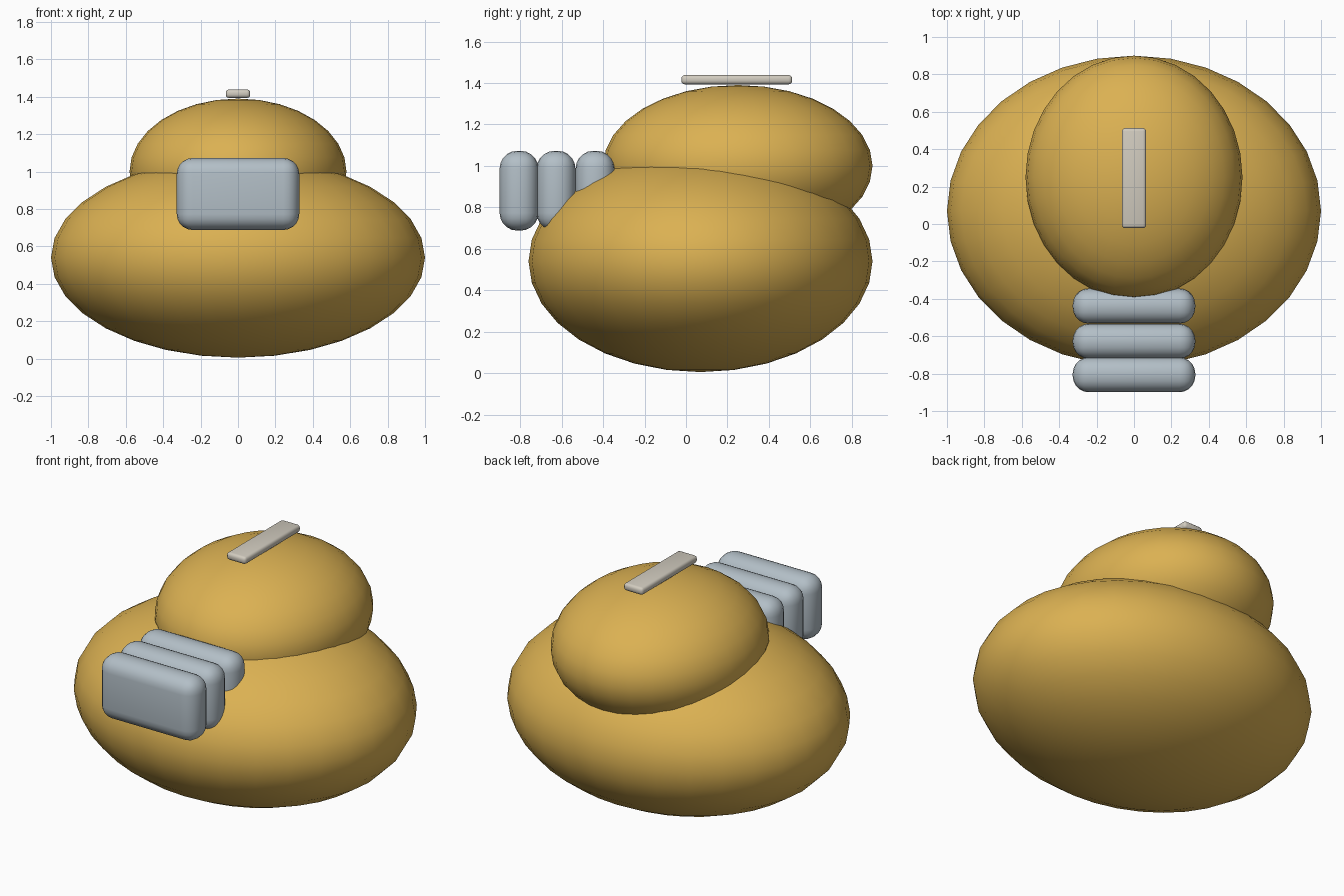
import bpy
import math

cube = bpy.data.objects.get("Cube")
if cube:
    bpy.data.objects.remove(cube, do_unlink=True)


def material(name, color):
    mat = bpy.data.materials.new(name)
    mat.use_nodes = True
    mat.diffuse_color = (*color, 1)
    mat.node_tree.nodes["Principled BSDF"].inputs["Base Color"].default_value = (*color, 1)
    return mat


gold = material("golden tan", (0.71, 0.44, 0.085))
grey = material("blue grey", (0.45, 0.52, 0.57))
ivory = material("ivory", (0.64, 0.60, 0.52))


def finish(name, scale, mat):
    """Name, size and colour the active primitive."""
    obj = bpy.context.object
    obj.name = name
    obj.scale = scale
    bpy.ops.object.transform_apply(location=False, rotation=False, scale=True)
    obj.data.materials.append(mat)
    return obj


def ellipsoid(name, center, radii, mat):
    bpy.ops.mesh.primitive_uv_sphere_add(segments=32, ring_count=16, radius=1, location=center)
    finish(name, radii, mat)
    bpy.ops.object.shade_smooth()


def rounded_box(name, center, size, radius, segments, mat):
    bpy.ops.mesh.primitive_cube_add(size=1, location=center)
    obj = finish(name, size, mat)
    bevel = obj.modifiers.new("rounded edges", "BEVEL")
    bevel.width = radius
    bevel.segments = segments
    bpy.ops.object.modifier_apply(modifier=bevel.name)
    bpy.ops.object.shade_smooth_by_angle(angle=math.radians(40))


# Wide lower body and the smaller dome resting on it
ellipsoid("lower_body", (0, 0.07, 0.54), (1.0, 0.83, 0.535), gold)
ellipsoid("upper_dome", (0, 0.25, 1.0), (0.58, 0.65, 0.39), gold)

# Row of rounded blocks projecting from the front
for i, y in enumerate((-0.806, -0.627, -0.439)):
    rounded_box(f"front_block_{i + 1}", (0, y, 0.88), (0.655, 0.187, 0.385), 0.085, 5, grey)

# Thin bar along the crown
rounded_box("top_bar", (0, 0.245, 1.416), (0.13, 0.535, 0.045), 0.017, 3, ivory)
